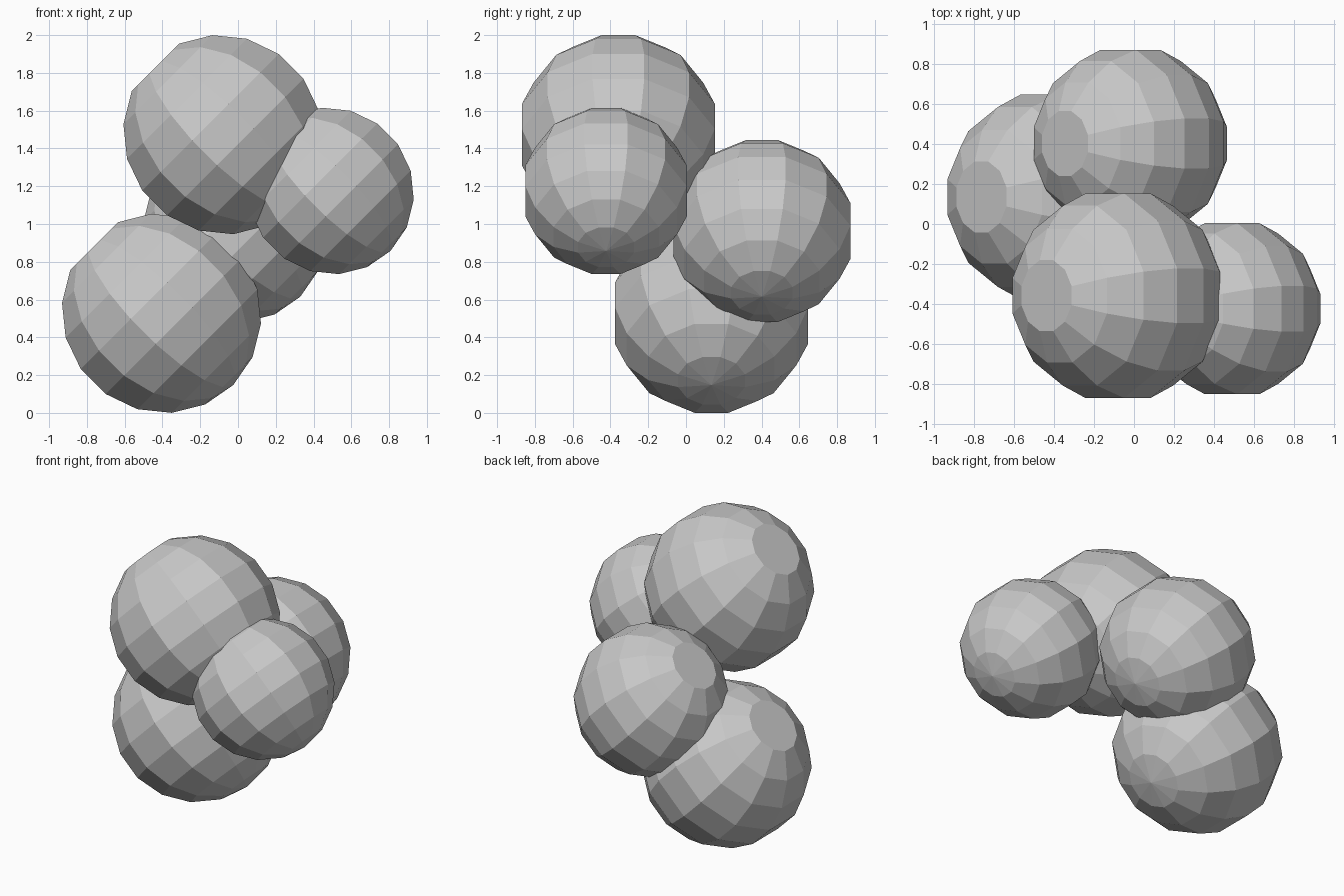
import bpy
import bmesh
from math import radians
from mathutils import Matrix

cube = bpy.data.objects.get("Cube")
if cube:
    bpy.data.objects.remove(cube, do_unlink=True)

# Single matte grey
GREY = (0.58, 0.58, 0.58, 1.0)
grey = bpy.data.materials.new("plain grey")
grey.use_nodes = True
grey.diffuse_color = GREY
bsdf = next(n for n in grey.node_tree.nodes if n.type == 'BSDF_PRINCIPLED')
bsdf.inputs["Base Color"].default_value = GREY

# Flat side of the 12-gon faces x, then the pole leans 45 degrees towards -x
TILT = Matrix.Rotation(radians(-45), 4, 'Y') @ Matrix.Rotation(radians(15), 4, 'Z')


def faceted_ball(name, centre, radius):
    """Low-poly ball with a flat cap on its upper pole and a pointed lower pole."""
    bm = bmesh.new()
    bmesh.ops.create_uvsphere(bm, u_segments=12, v_segments=9, radius=radius)
    pole = max(bm.verts, key=lambda v: v.co.z)
    bmesh.ops.dissolve_verts(bm, verts=[pole])
    bmesh.ops.transform(bm, matrix=TILT, verts=bm.verts)
    bmesh.ops.recalc_face_normals(bm, faces=bm.faces)
    mesh = bpy.data.meshes.new(name)
    bm.to_mesh(mesh)
    bm.free()
    mesh.materials.append(grey)
    ball = bpy.data.objects.new(name, mesh)
    ball.location = centre
    bpy.context.collection.objects.link(ball)


# Cluster of four overlapping balls
faceted_ball("bottom_ball", (-0.405, 0.135, 0.527), 0.537)
faceted_ball("top_ball", (-0.08, -0.358, 1.473), 0.537)
faceted_ball("front_ball", (0.49, -0.423, 1.175), 0.449)
faceted_ball("back_ball", (-0.018, 0.402, 0.963), 0.492)
